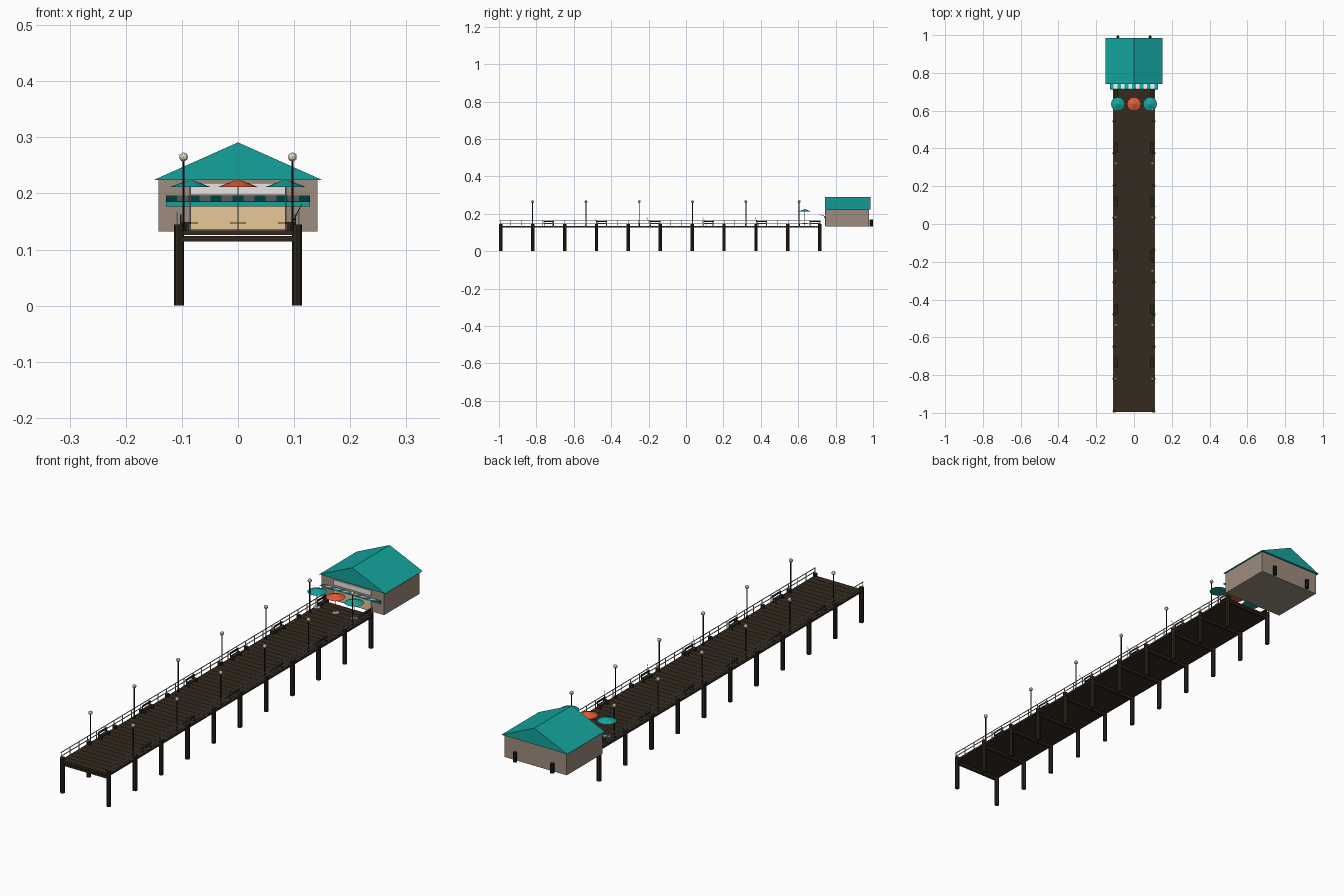
import bpy, bmesh, math
from mathutils import Vector, Matrix

cube = bpy.data.objects.get("Cube")
if cube:
    bpy.data.objects.remove(cube, do_unlink=True)


def material(name, r, g, b):
    m = bpy.data.materials.new(name)
    m.use_nodes = True
    m.diffuse_color = (r, g, b, 1)
    m.node_tree.nodes["Principled BSDF"].inputs["Base Color"].default_value = (r, g, b, 1)
    return m


teal = material("teal paint", .007, .37, .34)
coral = material("coral canvas", .76, .105, .04)
wall = material("taupe wall", .345, .265, .21)
tan = material("tan board", .80, .58, .31)
white = material("off white", .80, .79, .76)
plank = material("deck wood", .036, .024, .014)
timber = material("dark timber", .025, .018, .011)
iron = material("black iron", .006, .013, .013)
steel = material("pale rail", .48, .45, .41)
glass = material("lamp globe", .80, .72, .56)


class Part:
    """Collects simple solids into one named object."""

    def __init__(self, name, *mats):
        self.name, self.mats, self.bm = name, mats, bmesh.new()

    def box(self, x, y, z, sx, sy, sz, slot=0, tilt=0):
        m = (Matrix.Translation((x, y, z)) @ Matrix.Rotation(tilt, 4, 'X')
             @ Matrix.Diagonal((sx, sy, sz, 1)))
        verts = bmesh.ops.create_cube(self.bm, size=1, matrix=m)["verts"]
        for f in {f for v in verts for f in v.link_faces}:
            f.material_index = slot

    def rod(self, a, b, r, r2=None, sides=6):
        a, b = Vector(a), Vector(b)
        d = b - a
        m = Matrix.Translation((a + b) / 2) @ d.to_track_quat('Z', 'Y').to_matrix().to_4x4()
        bmesh.ops.create_cone(self.bm, cap_ends=True, segments=sides, radius1=r,
                              radius2=r if r2 is None else r2, depth=d.length, matrix=m)

    def ball(self, x, y, z, r):
        bmesh.ops.create_icosphere(self.bm, subdivisions=2, radius=r,
                                   matrix=Matrix.Translation((x, y, z)))

    def done(self):
        me = bpy.data.meshes.new(self.name)
        self.bm.to_mesh(me)
        self.bm.free()
        for m in self.mats:
            me.materials.append(m)
        bpy.context.collection.objects.link(bpy.data.objects.new(self.name, me))


FRONT, BACK, DECK = -.995, .72, .134
LENGTH, MIDDLE = BACK - FRONT, (FRONT + BACK) / 2

# Deck: solid base with closely laid planks on top
base = Part("deck_base", plank)
base.box(0, MIDDLE, DECK - .005, .22, LENGTH, .006)
base.done()
deck = Part("deck_planks", plank)
count = 60
step = LENGTH / count
for i in range(count):
    deck.box(0, FRONT + (i + .5) * step, DECK - .001, .22, step * .95, .002)
deck.done()

# Piles and cross beams
piles = Part("piles", timber)
beams = Part("cross_beams", timber)
for i in range(11):
    y = -.99 + i * .1705
    beams.box(0, y, .119, .21, .012, .010)
    for x in (-.105, .105):
        piles.rod((x, y, 0), (x, y, .145), .009, sides=8)
piles.done()
beams.done()

# Railings
for side, name in ((1, "left_railing"), (-1, "right_railing")):
    rail = Part(name, steel)
    x = side * .109
    for z in (.150, .165):
        rail.box(x, MIDDLE, z, .003, LENGTH, .0022)
    for i in range(31):
        rail.box(x, FRONT + .002 + i * (LENGTH - .004) / 30, .149, .0025, .0025, .032)
    rail.done()

# Lamps and benches down both sides
posts = Part("lamp_posts", iron)
globes = Part("lamp_globes", glass)
benches = Part("benches", timber)
for i in range(6):
    for side in (-1, 1):
        x, y = side * .097, -.82 + i * .285
        posts.rod((x, y, DECK), (x, y, .26), .0024)
        posts.rod((x, y, DECK), (x, y, .148), .0045, .003)
        globes.ball(x, y, .265, .008)
        y += .085
        benches.box(side * .093, y, .1475, .016, .055, .004)
        benches.box(side * .102, y, .159, .003, .055, .006)
        for e in (-.024, .024):
            benches.box(side * .093, y + e, .14, .014, .003, .012)
            benches.box(side * .102, y + e, .148, .003, .003, .026)
posts.done()
globes.done()
benches.done()

# Fishing rods leaning over the railing
rods = Part("fishing_rods", iron)
for y in (-.48, -.2, .1, .38):
    rods.rod((.09, y + .01, DECK), (.114, y - .01, .182), .0011, .0006, 5)
rods.done()

# Umbrella tables
tables = Part("cafe_tables", steel)
for x, mat, name in ((-.085, teal, "right_umbrella"), (0, coral, "middle_umbrella"),
                     (.085, teal, "left_umbrella")):
    tables.rod((x, .635, DECK), (x, .635, .215), .0012)
    tables.rod((x, .635, .146), (x, .635, .148), .014, sides=12)
    canopy = Part(name, mat)
    canopy.rod((x, .635, .211), (x, .635, .225), .037, .001, 12)
    canopy.done()
tables.done()

# Hut body
hut = Part("hut_walls", wall)
hut.box(0, .8625, .1785, .284, .231, .093)
hut.done()

# Gable roof: a triangle front joined to a triangle back
roof = Part("hut_roof", teal)
front, back = [[roof.bm.verts.new((x, y, z)) for x, z in ((-.15, .224), (.15, .224), (0, .291))]
               for y in (.742, .986)]
roof.bm.faces.new(front)
roof.bm.faces.new(back)
for i in range(3):
    j = (i + 1) % 3
    roof.bm.faces.new((front[i], front[j], back[j], back[i]))
bmesh.ops.recalc_face_normals(roof.bm, faces=roof.bm.faces)
roof.done()

# Shop front: serving panel, blank sign and trim
panel = Part("serving_panel", tan)
panel.box(0, .745, .156, .17, .006, .041)
panel.done()
sign = Part("sign_board", white)
sign.box(0, .745, .208, .17, .006, .021)
sign.done()
trim = Part("awning_trim", teal)
trim.box(0, .743, .181, .256, .008, .009)
trim.done()

# Striped awning tilted up toward the front
awning = Part("awning", teal, white)
stripes = 13
w = .256 / stripes
for i in range(stripes):
    awning.box(-.128 + (i + .5) * w, .7295, .191, w, .034, .002, i % 2, -math.radians(16))
awning.done()

# Bins behind the hut
bins = Part("back_bins", iron)
for x in (-.085, .085):
    bins.rod((x, .990, .132), (x, .990, .17), .0085, sides=8)
bins.done()
